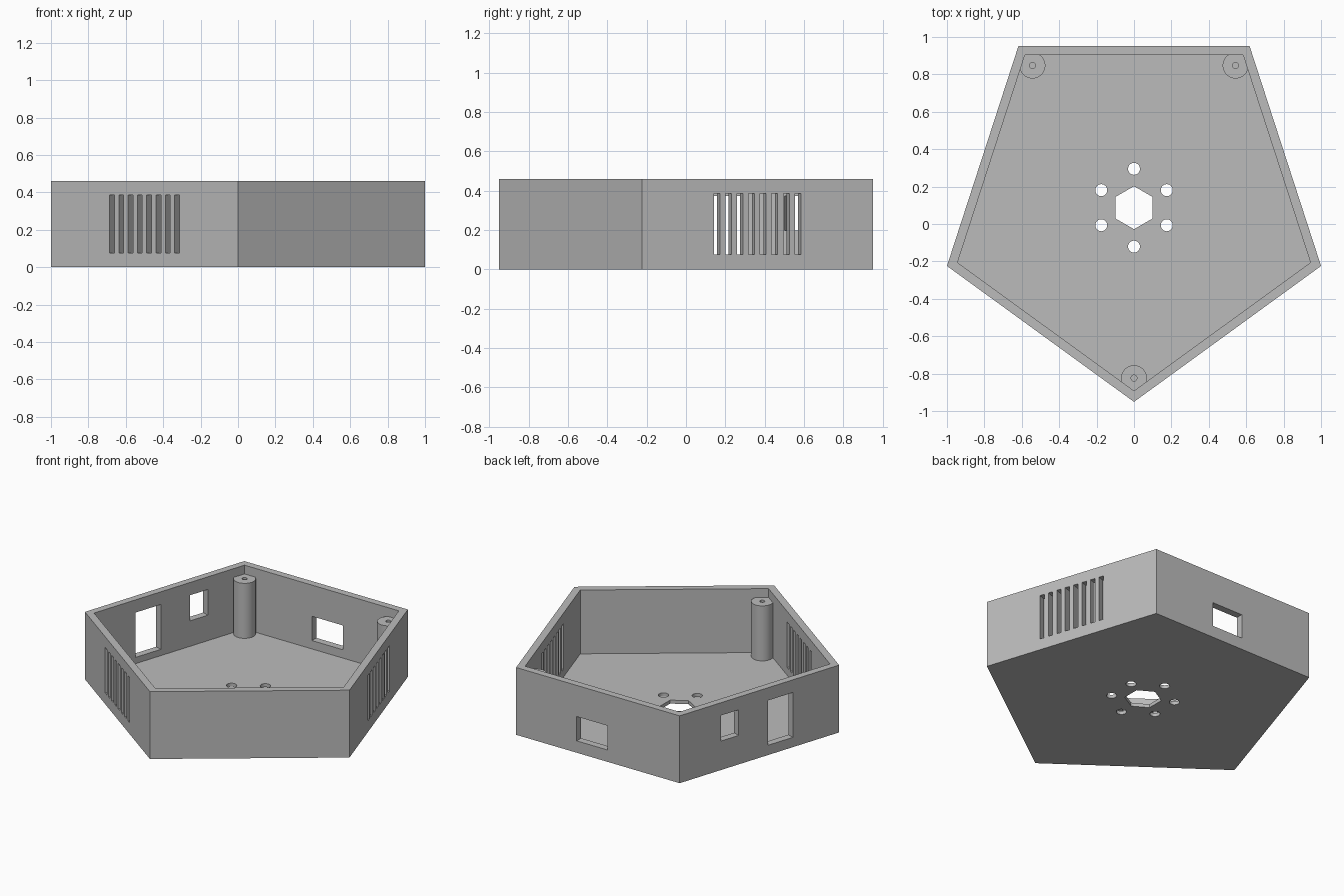
import bpy
import math

old = bpy.data.objects.get("Cube")
if old:
    bpy.data.objects.remove(old, do_unlink=True)

RADIUS = 1 / math.cos(math.radians(18))      # pentagon corner radius
APOTHEM = RADIUS * math.cos(math.pi / 5)
CENTRE_Y = RADIUS - 0.951
HEIGHT, FLOOR, WALL = 0.46, 0.024, 0.048

grey = bpy.data.materials.new("light grey plastic")
grey.use_nodes = True
grey.diffuse_color = (0.5, 0.5, 0.5, 1)
grey.node_tree.nodes["Principled BSDF"].inputs["Base Color"].default_value = (0.5, 0.5, 0.5, 1)


def prism(name, sides, radius, x, y, z0, z1, turn=0):
    bpy.ops.mesh.primitive_cylinder_add(
        vertices=sides, radius=radius, depth=z1 - z0,
        location=(x, y, (z0 + z1) / 2), rotation=(0, 0, turn))
    obj = bpy.context.object
    obj.name = name
    obj.data.materials.append(grey)
    return obj


def wall_box(normal_deg, t0, t1, z0, z1):
    """Box through the wall with this normal; t runs along the wall from its middle."""
    a = math.radians(normal_deg)
    t = (t0 + t1) / 2
    x = APOTHEM * math.cos(a) - t * math.sin(a)
    y = CENTRE_Y + APOTHEM * math.sin(a) + t * math.cos(a)
    bpy.ops.mesh.primitive_cube_add(size=1, location=(x, y, (z0 + z1) / 2), rotation=(0, 0, a))
    obj = bpy.context.object
    obj.scale = (0.2, t1 - t0, z1 - z0)
    obj.name = "wall_cutter"
    obj.data.materials.append(grey)
    return obj


def cut(target, cutter):
    cutter.hide_render = True
    bpy.context.view_layer.update()
    mod = target.modifiers.new("cut", "BOOLEAN")
    mod.operation = "DIFFERENCE"
    mod.solver = "EXACT"
    mod.object = cutter
    bpy.ops.object.select_all(action="DESELECT")
    target.select_set(True)
    bpy.context.view_layer.objects.active = target
    bpy.ops.object.modifier_apply(modifier=mod.name)
    bpy.data.objects.remove(cutter, do_unlink=True)


def smooth(obj):
    bpy.ops.object.select_all(action="DESELECT")
    obj.select_set(True)
    bpy.context.view_layer.objects.active = obj
    bpy.ops.object.shade_smooth_by_angle(angle=math.radians(30))


# Open five-sided tray
tray = prism("enclosure_tray", 5, RADIUS, 0, CENTRE_Y, 0, HEIGHT, math.pi)
inner_radius = RADIUS - WALL / math.cos(math.pi / 5)
cut(tray, prism("cavity_cutter", 5, inner_radius, 0, CENTRE_Y, FLOOR, HEIGHT + 0.2, math.pi))

# Hexagonal opening in the floor with six round holes about it
HUB_Y = 0.087
cut(tray, prism("hex_cutter", 6, 0.115, 0, HUB_Y, -0.1, 0.1))
for dx, dy in [(0, 0.208), (0, -0.208)] + [(sx * 0.175, sy * 0.094) for sx in (-1, 1) for sy in (-1, 1)]:
    cut(tray, prism("hole_cutter", 32, 0.032, dx, HUB_Y + dy, -0.1, 0.1))

# Eight vent slots in two of the walls
for normal in (18, 234):
    for i in range(8):
        t = (i - 3.5) * 0.0616
        cut(tray, wall_box(normal, t - 0.016, t + 0.016, 0.077, 0.387))

# Connector windows: one in the back wall, two in the wall beside it
cut(tray, wall_box(90, -0.16, 0.073, 0.081, 0.247))
cut(tray, wall_box(162, -0.299, -0.16, 0.198, 0.373))
cut(tray, wall_box(162, 0.066, 0.26, 0.067, 0.373))
smooth(tray)

# Screw posts standing in three corners
for name, x, y in (("front_post", 0, -0.824), ("back_left_post", 0.543, 0.847),
                   ("back_right_post", -0.543, 0.847)):
    post = prism(name, 48, 0.069, x, y, FLOOR - 0.01, 0.4)
    cut(post, prism("screw_cutter", 24, 0.016, x, y, FLOOR, 0.5))
    smooth(post)
